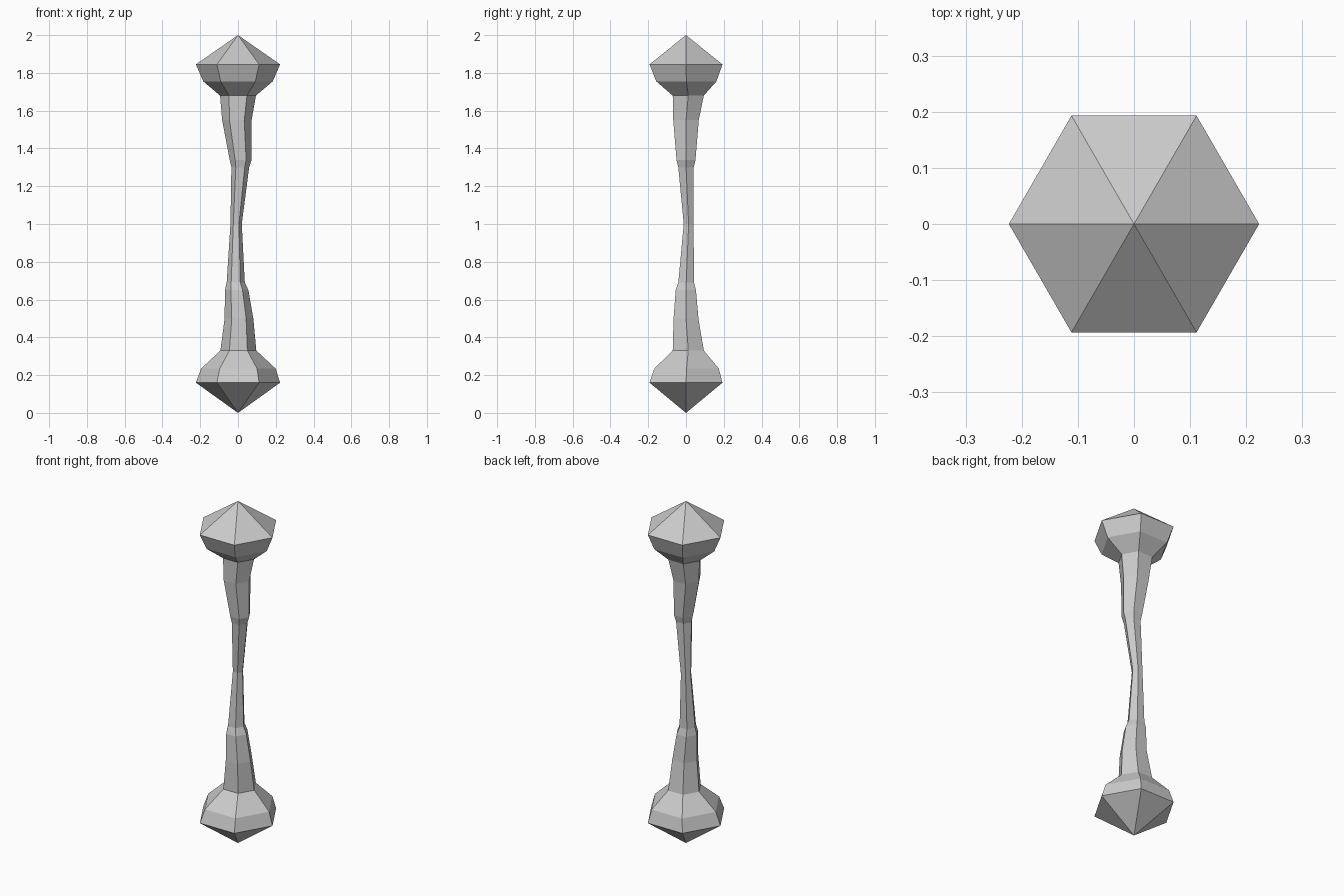
import bpy, bmesh
from math import cos, sin, pi

if "Cube" in bpy.data.objects:
    bpy.data.objects.remove(bpy.data.objects["Cube"])

SIDES = 6

# Hexagonal sections from bottom to top: (z, radius, centre x, centre y)
SECTIONS = [
    # lower knob
    (0.16, 0.223, 0, 0),
    (0.235, 0.197, 0.002, 0.003),
    (0.33, 0.095, 0.002, 0.012),
    # slightly crooked shaft
    (0.50, 0.076, 0.005, 0),
    (0.65, 0.062, -0.007, -0.001),
    (0.69, 0.048, -0.012, 0.001),
    (1.00, 0.030, -0.010, 0.014),
    (1.30, 0.047, 0.012, 0),
    (1.34, 0.058, 0.014, 0),
    (1.55, 0.078, -0.006, 0),
    # upper knob
    (1.68, 0.095, 0, 0.012),
    (1.755, 0.184, 0, 0.002),
    (1.845, 0.223, 0, 0),
]


def loft(name, sections, bottom, top):
    """Skin hexagonal rings and close both ends with a point."""
    bm = bmesh.new()
    rings = [[bm.verts.new((cx + r * cos(2 * pi * i / SIDES),
                            cy + r * sin(2 * pi * i / SIDES), z))
              for i in range(SIDES)] for z, r, cx, cy in sections]
    low, high = bm.verts.new((0, 0, bottom)), bm.verts.new((0, 0, top))
    for i in range(SIDES):
        j = (i + 1) % SIDES
        bm.faces.new((low, rings[0][j], rings[0][i]))
        for a, b in zip(rings, rings[1:]):
            bm.faces.new((a[i], a[j], b[j], b[i]))
        bm.faces.new((rings[-1][i], rings[-1][j], high))
    bmesh.ops.recalc_face_normals(bm, faces=bm.faces)
    mesh = bpy.data.meshes.new(name)
    bm.to_mesh(mesh)
    bm.free()
    obj = bpy.data.objects.new(name, mesh)
    bpy.context.collection.objects.link(obj)
    return obj


# Bone-like rod with a pointed knob at each end
loft("knobbed_rod", SECTIONS, 0.0, 2.0)
